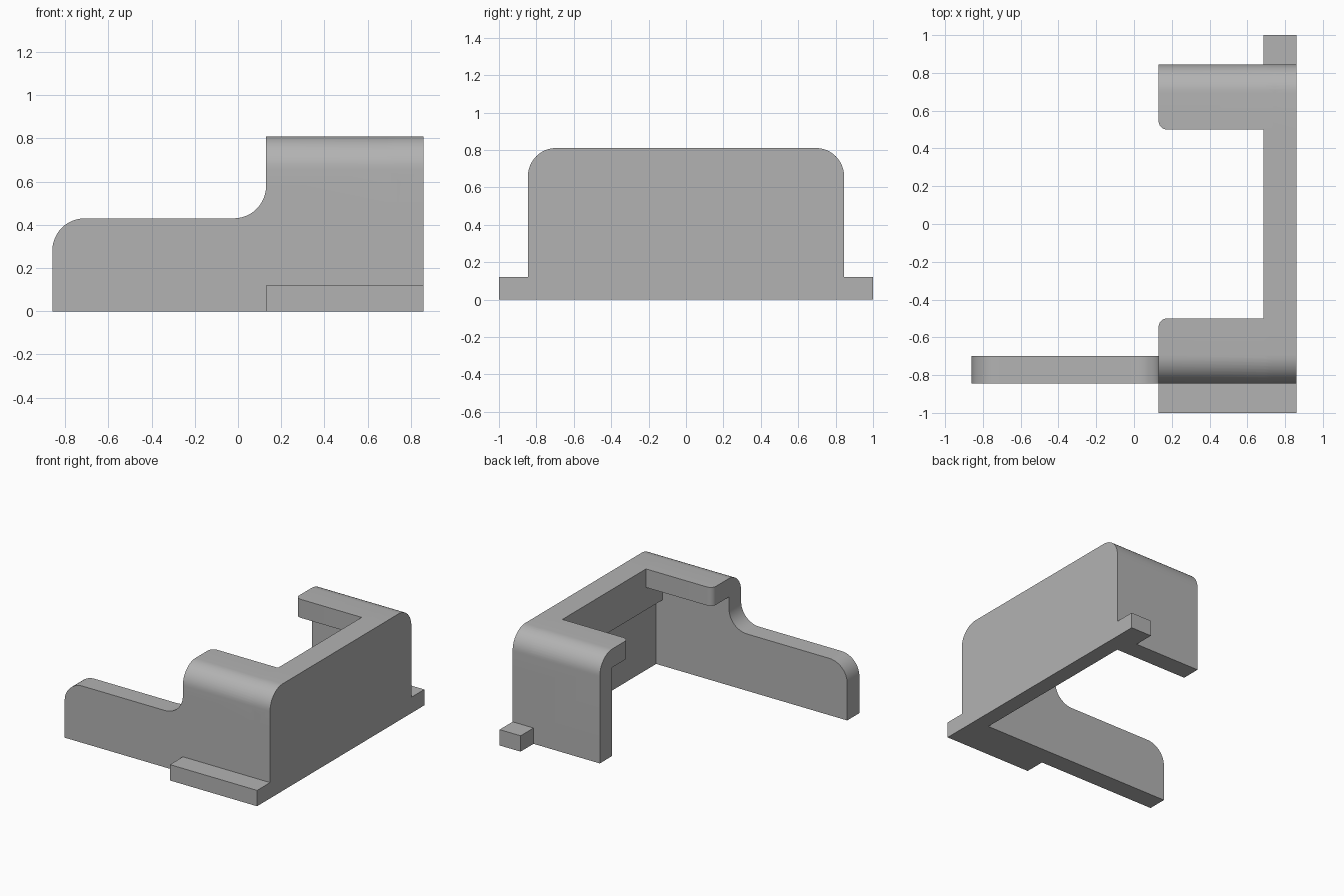
import bpy, bmesh, math
from mathutils import Vector

cube = bpy.data.objects.get("Cube")
if cube:
    bpy.data.objects.remove(cube, do_unlink=True)

grey = bpy.data.materials.new("plain grey")
grey.use_nodes = True
GREY = (0.45, 0.45, 0.45, 1)
grey.diffuse_color = GREY
grey.node_tree.nodes["Principled BSDF"].inputs["Base Color"].default_value = GREY

LEFT, STEP, RIGHT = -0.86, 0.13, 0.86      # x limits
OUTER, INNER, LIP = 0.845, 0.70, 0.50      # y limits
TOP, LOW, UNDER = 0.81, 0.43, 0.67         # heights
FLANGE, R = 0.12, 0.15


def arc(cx, cz, radius, start, end, steps=12):
    """Points of a circular arc, angles in degrees."""
    angles = [math.radians(start + (end - start) * i / steps) for i in range(steps + 1)]
    return [(cx + radius * math.cos(a), cz + radius * math.sin(a)) for a in angles]


def prism(name, profile, axis, lo, hi, round_at=None):
    """Extrude a profile along x (profile in y, z) or y (profile in x, z)."""
    place = (lambda p, d: (d, p[0], p[1])) if axis == "x" else (lambda p, d: (p[0], d, p[1]))
    bm = bmesh.new()
    face = bm.faces.new([bm.verts.new(place(p, lo)) for p in profile])
    new = bmesh.ops.extrude_face_region(bm, geom=[face])["geom"]
    shift = Vector(place((0, 0), hi - lo))
    bmesh.ops.translate(bm, verts=[g for g in new if isinstance(g, bmesh.types.BMVert)], vec=shift)
    # Round the upright edge at the given x and y
    if round_at:
        edges = [e for e in bm.edges
                 if all(abs(v.co.x - round_at[0]) < 1e-4 and abs(v.co.y - round_at[1]) < 1e-4
                        for v in e.verts)]
        bmesh.ops.bevel(bm, geom=edges, offset=0.045, segments=6, profile=0.5, affect="EDGES")
    bmesh.ops.recalc_face_normals(bm, faces=bm.faces)
    mesh = bpy.data.meshes.new(name)
    bm.to_mesh(mesh)
    bm.free()
    mesh.materials.append(grey)
    obj = bpy.data.objects.new(name, mesh)
    bpy.context.collection.objects.link(obj)
    return obj


def rect(a0, a1, z0, z1):
    return [(a0, z0), (a1, z0), (a1, z1), (a0, z1)]


# Full end wall with rounded shoulders, thicker in its upper half
shoulder = arc(OUTER - R, TOP - R, R, 0, 90)
mirrored = [(-y, z) for y, z in reversed(shoulder)]
body = prism("bracket_body", [(-OUTER, 0), (OUTER, 0)] + shoulder + mirrored, "x", 0.74, RIGHT)
parts = [prism("wall_thickening", [(-OUTER, 0.5), (OUTER, 0.5)] + shoulder + mirrored,
               "x", 0.685, RIGHT)]

# Side walls with inward top lips; the front one carries a foot flange
for name, s in (("front_side", -1), ("back_side", 1)):
    foot = [(OUTER, 0)]
    if s < 0:
        foot = [(OUTER, FLANGE), (1, FLANGE), (1, 0)]
    section = [(LIP, TOP)] + shoulder[::-1] + foot + [(INNER, 0), (INNER, UNDER), (LIP, UNDER)]
    parts.append(prism(name, [(s * y, z) for y, z in section], "x", STEP, RIGHT,
                       round_at=(STEP, s * LIP)))

# Low arm with a rounded end and a fillet up to the front side
arm = ([(LEFT, 0)] + arc(LEFT + R, LOW - R, R, 180, 90)
       + arc(STEP - R, LOW + R, R, 270, 360) + [(0.3, LOW + R), (0.3, 0)])
parts.append(prism("low_arm", arm, "y", -OUTER, -INNER))

# Small foot tab at the back
parts.append(prism("back_tab", rect(0.685, RIGHT, 0, FLANGE), "y", 0.8, 1))

# Fuse everything into one solid
bpy.context.view_layer.objects.active = body
body.select_set(True)
for part in parts:
    mod = body.modifiers.new("fuse", "BOOLEAN")
    mod.operation = "UNION"
    mod.solver = "EXACT"
    mod.object = part
    bpy.ops.object.modifier_apply(modifier=mod.name)
    bpy.data.objects.remove(part, do_unlink=True)

bpy.ops.object.select_all(action="DESELECT")
body.select_set(True)
bpy.ops.object.shade_smooth_by_angle(angle=math.radians(30))
